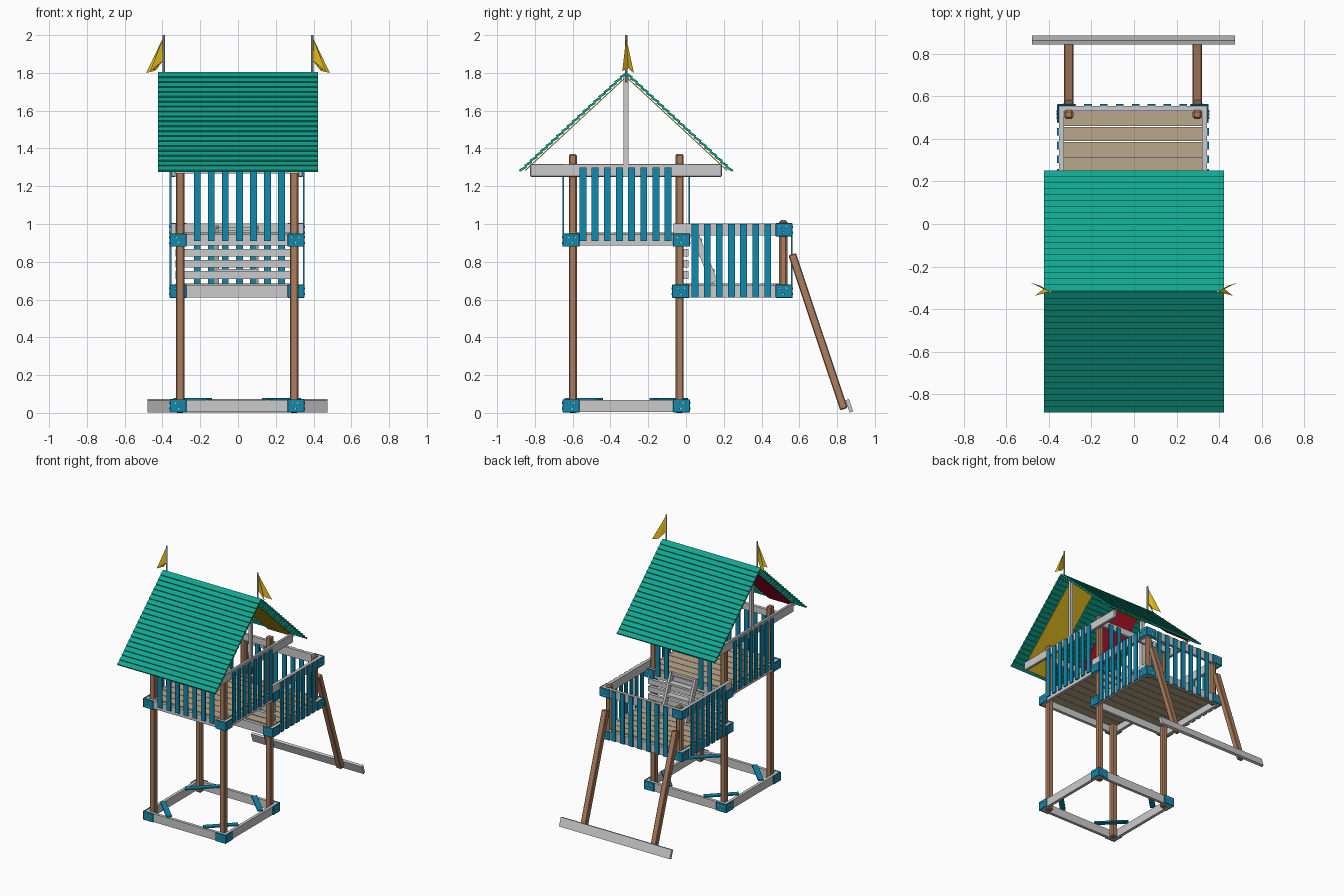
import bpy, bmesh, math
from mathutils import Matrix, Vector

if "Cube" in bpy.data.objects:
    bpy.data.objects.remove(bpy.data.objects["Cube"])

def lin(c):
    return tuple((v / 255 / 12.92 if v <= 10 else ((v / 255 + .055) / 1.055) ** 2.4) for v in c) + (1,)

def mat(name, *rgb):
    m = bpy.data.materials.new(name)
    m.diffuse_color = lin(rgb)
    m.use_nodes = True
    m.node_tree.nodes["Principled BSDF"].inputs["Base Color"].default_value = m.diffuse_color
    return m

GREEN = mat("roof_green", 16, 166, 142)
BROWN = mat("post_brown", 172, 126, 94)
GREY = mat("light_grey", 203, 203, 203)
BLUE = mat("slat_blue", 16, 138, 174)
TAN = mat("deck_tan", 186, 167, 139)
YELLOW = mat("flag_yellow", 226, 188, 30)
RED = mat("canopy_red", 200, 20, 50)
C = -0.005            # the tower sits slightly left of centre
RIDGE_Y, RIDGE_Z = -0.317, 1.80

def finish(name, bm, m):
    me = bpy.data.meshes.new(name)
    bm.to_mesh(me)
    bm.free()
    me.materials.append(m)
    ob = bpy.data.objects.new(name, me)
    bpy.context.collection.objects.link(ob)
    return ob

def boxes(name, m, items, bevel=0):
    """items: (x0,x1,y0,y1,z0,z1[,rotation matrix about the box centre])"""
    bm = bmesh.new()
    for it in items:
        x0, x1, y0, y1, z0, z1 = it[:6]
        rot = it[6] if len(it) > 6 else Matrix()
        M = (Matrix.Translation(((x0 + x1) / 2, (y0 + y1) / 2, (z0 + z1) / 2)) @ rot
             @ Matrix.Diagonal((abs(x1 - x0), abs(y1 - y0), abs(z1 - z0), 1)))
        bmesh.ops.create_cube(bm, size=1, matrix=M)
    ob = finish(name, bm, m)
    if bevel:
        b = ob.modifiers.new("bevel", 'BEVEL')
        b.width, b.segments = bevel, 1
    return ob

def strut(x, w, t, p, q):
    """bar in a yz plane from p to q; w is its x width, t its thickness"""
    (y0, z0), (y1, z1) = p, q
    L, a = math.hypot(y1 - y0, z1 - z0), math.atan2(z1 - z0, y1 - y0)
    cy, cz = (y0 + y1) / 2, (z0 + z1) / 2
    return (x - w / 2, x + w / 2, cy - L / 2, cy + L / 2, cz - t / 2, cz + t / 2,
            Matrix.Rotation(a, 4, 'X'))

PX, BO = 0.302, 0.348          # post centre and beam outer face, from the tower axis
FY, MY, BY = -0.599, -0.034, 0.515   # front, middle and back post rows
FO, MO, LO = -0.645, 0.012, 0.555    # outer faces of the beams at these rows

# Posts
def post(s, y, z1, z0=0):
    x = C + s * PX
    return (x - .0225, x + .0225, y - .0215, y + .0215, z0, z1)
boxes("tower_post", BROWN, [post(s, y, 1.37) for s in (-1, 1) for y in (FY, MY)], .007)
boxes("balcony_post", BROWN, [post(s, BY, 1.02, .615) for s in (-1, 1)], .01)

# Sloping balcony legs and the foot bar
boxes("sloping_leg", BROWN, [strut(C + s * PX, .045, .042, (.562, .84), (.836, .02))
                             for s in (-1, 1)], .005)
boxes("foot_bar", GREY, [strut(-.0025, .955, .02, (.876, .005), (.853, .07))])

# Horizontal frames around the posts
def frame(y0, y1, z0, z1, sides="xfb"):
    out = []
    if "x" in sides:
        out += [(C + s * BO, C + s * (BO - .023), y0, y1, z0, z1) for s in (-1, 1)]
    if "f" in sides:
        out.append((C - BO, C + BO, y0, y0 + .023, z0, z1))
    if "b" in sides:
        out.append((C - BO, C + BO, y1 - .023, y1, z0, z1))
    return out
boxes("ground_frame", GREY, frame(FO, MO, .004, .068))
boxes("upper_deck_frame", GREY, frame(FO, MO, .886, .945))
boxes("balcony_deck_frame", GREY, frame(-.065, LO, .612, .676))
boxes("balcony_rail", GREY, frame(-.065, LO, .938, 1.003, "xb"))
boxes("roof_cross_beam", GREY, frame(FO, MO, 1.268, 1.318, "fb"))
boxes("roof_side_beam", GREY, [(C + s * BO, C + s * (BO - .023), -.825, .19, 1.25, 1.318)
                               for s in (-1, 1)], .004)

# Diagonal corner plates on the ground frame
cy = (FO + MO) / 2
boxes("corner_brace", BLUE, [
    (C + sx * .235 - .125, C + sx * .235 + .125, cy + sy * .225 - .02, cy + sy * .225 + .02, .068, .078,
     Matrix.Rotation(-sx * sy * math.pi / 4, 4, 'Z')) for sx in (-1, 1) for sy in (-1, 1)])

# Corner brackets with bolts
plates, bolts = [], []
def bracket(y, sy, z0, z1):
    zc = (z0 + z1) / 2
    for s in (-1, 1):
        X = C + s * BO
        plates.append((X, X + s * .008, y + sy * .008, y - sy * .08, z0, z1))
        plates.append((X + s * .008, X - s * .08, y, y + sy * .008, z0, z1))
        for d, h in ((-.055, .015), (-.025, .015), (-.04, -.015)):
            bolts.append((Vector((X + s * .009, y + sy * d, zc + h)), 'Y'))
            bolts.append((Vector((X + s * d, y + sy * .009, zc + h)), 'X'))
for y, sy, z0, z1 in ((FO, -1, .003, .072), (MO, 1, .003, .072), (FO, -1, .88, .95), (MO, 1, .88, .95),
                      (-.065, -1, .608, .68), (LO, 1, .608, .68), (LO, 1, .935, 1.005)):
    bracket(y, sy, z0, z1)
boxes("corner_bracket", BLUE, plates, .002)
bm = bmesh.new()
for p, ax in bolts:
    bmesh.ops.create_cone(bm, cap_ends=True, segments=8, radius1=.006, radius2=.005, depth=.006,
                          matrix=Matrix.Translation(p) @ Matrix.Rotation(math.pi / 2, 4, ax))
finish("bracket_bolt", bm, GREY)

# Blue wall slats
T = .009
def side_slats(n, y0, pitch, z0, z1):
    return [(C + s * BO, C + s * (BO + T), y0 + i * pitch - .018, y0 + i * pitch + .018, z0, z1)
            for s in (-1, 1) for i in range(n)]
def end_slats(ids, y, sy, z0, z1):
    return [(C - .211 + i * .0745 - .018, C - .211 + i * .0745 + .018, y, y + sy * T, z0, z1) for i in ids]
boxes("tower_side_slat", BLUE, side_slats(8, -.546, .0645, .91, 1.3))
boxes("tower_front_slat", BLUE, end_slats(range(7), FO, -1, .91, 1.3))
boxes("tower_back_slat", BLUE, end_slats((0, 1, 5, 6), MO, 1, .91, 1.3))
boxes("balcony_side_slat", BLUE, side_slats(7, .048, .0642, .612, 1.0))
boxes("balcony_back_slat", BLUE, end_slats(range(7), LO, 1, .612, 1.0))

# Deck planks
def planks(y0, y1, n, z):
    p = (y1 - y0) / n
    return [(C - .325, C + .325, y0 + i * p + .002, y0 + (i + 1) * p - .002, z - .02, z) for i in range(n)]
boxes("upper_deck", TAN, planks(-.62, -.012, 8, .955))
boxes("balcony_deck", TAN, planks(-.04, .53, 8, .684))

# Boards closing the step between decks, and the small ladder
boxes("step_board", GREY, [(C - .325, C + .325, -.012, .012, z, z + .04) for z in (.71, .77, .827)])
ladder = [strut(C + s * .105, .018, .04, (.03, .985), (.15, .69)) for s in (-1, 1)]
ladder += [(C - .1, C + .1, y - .025, y + .025, z - .008, z + .008)
           for y, z in ((.125, .755), (.092, .835), (.06, .915))]
ladder.append((C - .114, C + .114, .018, .04, .965, .985))
boxes("small_ladder", GREY, ladder)

# Roof: overlapping boards on both slopes
N, RUN, DROP = 20, .56, .52
ang = math.atan2(DROP, RUN)
roof = []
for s in (-1, 1):
    for i in range(N):
        f = (i + .5) / N
        y, z = RIDGE_Y + s * RUN * f, RIDGE_Z - DROP * f
        roof.append((-.423, .423, y - .022, y + .022, z - .006, z + .006,
                     Matrix.Rotation(-s * (ang - .2), 4, 'X')))
boxes("roof_board", GREEN, roof)

# Coloured canopy panels under the roof
def canopy(x0, x1):
    out = []
    for s in (-1, 1):
        p = (RIDGE_Y + s * .01, RIDGE_Z - .03)
        q = (RIDGE_Y + s * .535, RIDGE_Z - .03 - .525 * DROP / RUN)
        out.append(strut((x0 + x1) / 2, x1 - x0, .005, p, q))
    return out
boxes("red_canopy", RED, canopy(-.34, -.12))
boxes("yellow_canopy", YELLOW, canopy(.105, .33))

# Gable uprights and flag poles
boxes("gable_upright", GREY, [(C + s * (BO - .023), C + s * BO, -.33, -.305, 1.25, 1.78) for s in (-1, 1)])
bm = bmesh.new()
for s in (-1, 1):
    bmesh.ops.create_cone(bm, cap_ends=True, segments=8, radius1=.006, radius2=.006, depth=.25,
                          matrix=Matrix.Translation((s * .393, RIDGE_Y, 1.875)))
finish("flag_pole", bm, GREY)

# Drooping folded flags
bm = bmesh.new()
for s in (-1, 1):
    pts = [(.395, -.317, 1.99), (.395, -.318, 1.865), (.465, -.337, 1.81), (.425, -.305, 1.825),
           (.486, -.276, 1.80), (.44, -.29, 1.81)]
    v = [bm.verts.new((s * x, y, z)) for x, y, z in pts]
    for a, b in ((1, 2), (2, 3), (3, 4), (4, 5), (5, 1)):
        bm.faces.new((v[0], v[a], v[b]))
finish("flag", bm, YELLOW)
